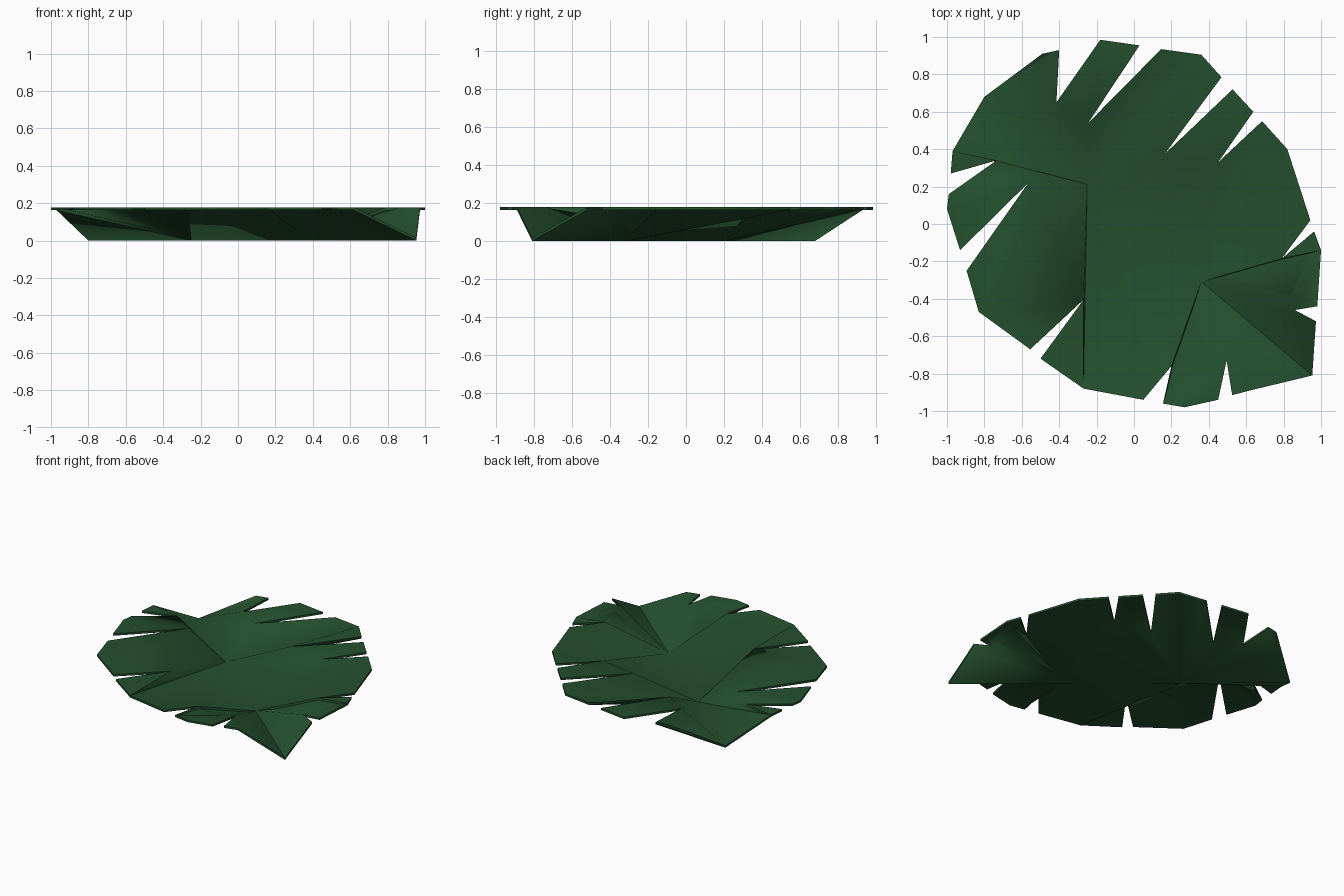
import bpy, bmesh, math

if "Cube" in bpy.data.objects:
    bpy.data.objects.remove(bpy.data.objects["Cube"])

THICK, RIM = 0.015, 0.163

# Midrib fold, tip to stem end (lies on z = 0)
spine = [(0.953, -0.81), (0.36, -0.308), (-0.25, 0.212), (-0.80, 0.68)]

# Rim of each half, from tip to stem end, split into lobes by slits
north_rim = [(0.973, -0.52), (0.86, -0.46), (0.98, -0.44), (1.0, -0.14), (0.963, -0.04),
             (0.79, -0.185), (0.943, 0.02), (0.82, 0.40), (0.685, 0.55), (0.45, 0.33),
             (0.638, 0.60), (0.527, 0.72), (0.165, 0.375), (0.468, 0.785), (0.36, 0.905),
             (0.145, 0.935), (-0.245, 0.54), (0.03, 0.955), (-0.18, 0.985), (-0.415, 0.65),
             (-0.40, 0.93), (-0.49, 0.91)]
south_rim = [(0.62, -0.89), (0.525, -0.915), (0.495, -0.73), (0.45, -0.94), (0.27, -0.98),
             (0.155, -0.96), (0.20, -0.76), (0.05, -0.94), (-0.27, -0.88), (-0.50, -0.72),
             (-0.27, -0.405), (-0.555, -0.67), (-0.83, -0.47), (-0.895, -0.25),
             (-0.565, 0.22), (-0.93, -0.14), (-1.0, 0.08), (-0.99, 0.16), (-0.735, 0.34),
             (-0.98, 0.27), (-0.97, 0.39)]

bm = bmesh.new()
rib = [bm.verts.new((x, y, 0)) for x, y in spine]


def add_half(rim, cuts):
    """Three panels between the low midrib and the raised rim, parted at the cut indices."""
    edge = [bm.verts.new((x, y, RIM)) for x, y in rim]
    stops = [0] + cuts + [len(edge) - 1]
    for i in range(3):
        bm.faces.new([rib[i]] + edge[stops[i]:stops[i + 1] + 1] + [rib[i + 1]])


add_half(north_rim, [9, 14])
add_half(south_rim, [6, 8])

# Give the blade its thickness
top = bmesh.ops.extrude_face_region(bm, geom=bm.faces[:], use_keep_orig=True)
bmesh.ops.translate(bm, vec=(0, 0, THICK),
                    verts=[g for g in top["geom"] if isinstance(g, bmesh.types.BMVert)])
bmesh.ops.recalc_face_normals(bm, faces=bm.faces)
bmesh.ops.triangulate(bm, faces=[f for f in bm.faces if len(f.verts) > 4],
                      ngon_method='EAR_CLIP')

mesh = bpy.data.meshes.new("leaf_blade")
bm.to_mesh(mesh)
bm.free()
leaf = bpy.data.objects.new("leaf_blade", mesh)
bpy.context.collection.objects.link(leaf)

mat = bpy.data.materials.new("leaf_green")
mat.diffuse_color = (0.018, 0.08, 0.028, 1)
mat.use_nodes = True
mat.node_tree.nodes["Principled BSDF"].inputs["Base Color"].default_value = mat.diffuse_color
mesh.materials.append(mat)

# Soft shading over the gentle folds, sharp cut edges
bpy.context.view_layer.objects.active = leaf
leaf.select_set(True)
bpy.ops.object.shade_smooth_by_angle(angle=math.radians(62))
